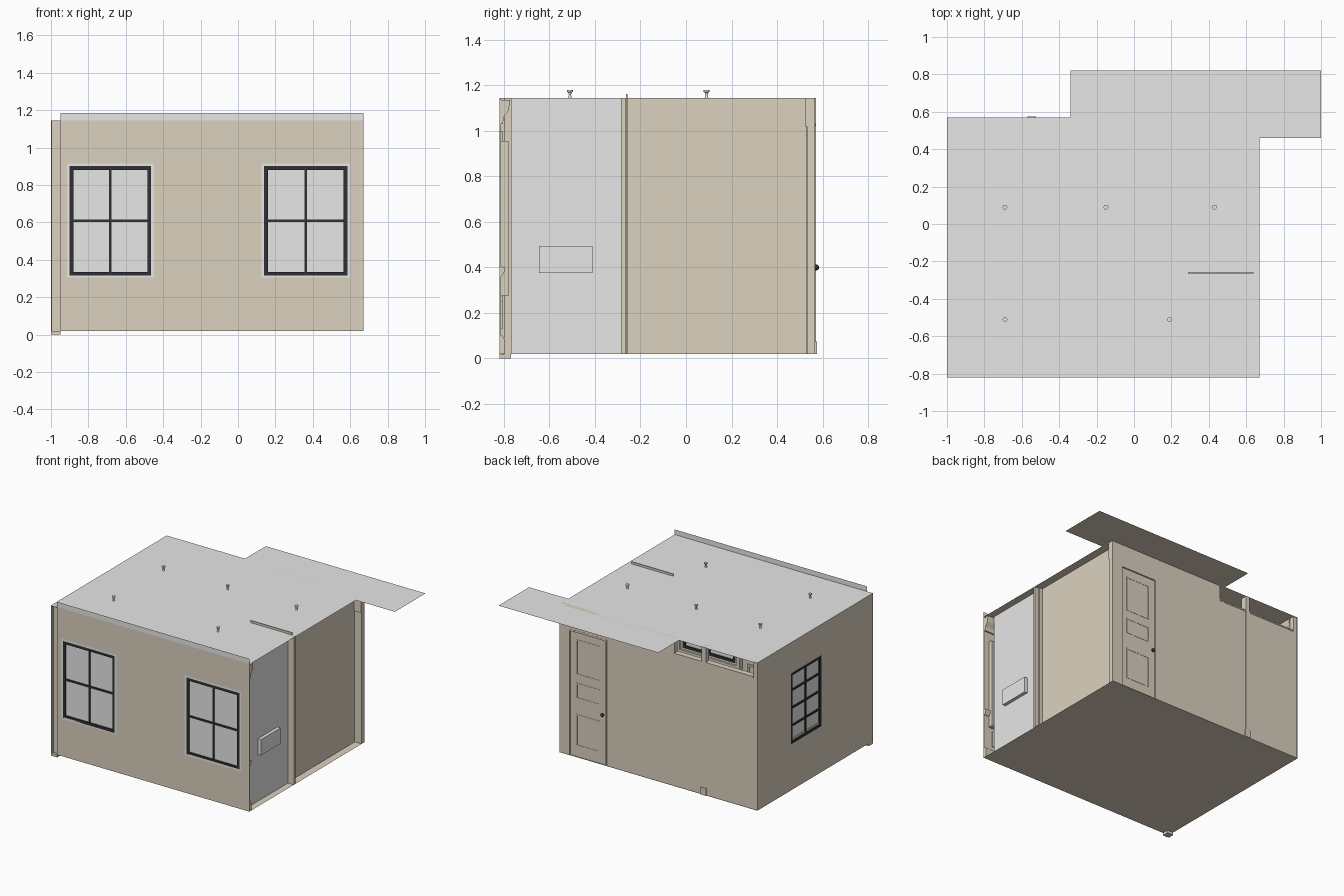
import bpy, bmesh, math
from mathutils import Vector

if "Cube" in bpy.data.objects:
    bpy.data.objects.remove(bpy.data.objects["Cube"])


def material(name, rgb):
    m = bpy.data.materials.new(name)
    m.diffuse_color = (*rgb, 1)
    m.use_nodes = True
    m.node_tree.nodes["Principled BSDF"].inputs["Base Color"].default_value = m.diffuse_color
    return m


BEIGE = material("beige_paint", (0.71, 0.64, 0.52))
GREY = material("pale_grey", (0.8, 0.8, 0.8))
BLACK = material("black_frame", (0.03, 0.03, 0.034))

FLOOR, TOP = 0.02, 1.145
LEFT, RIGHT, FRONT, BACK = -1.0, 0.67, -0.82, 0.57


def finish(name, bm, mat):
    me = bpy.data.meshes.new(name)
    bm.to_mesh(me)
    bm.free()
    me.materials.append(mat)
    ob = bpy.data.objects.new(name, me)
    bpy.context.collection.objects.link(ob)
    return ob


def boxes(name, mat, *spans):
    """One object made of boxes, each given as x0, x1, y0, y1, z0, z1."""
    bm = bmesh.new()
    for x0, x1, y0, y1, z0, z1 in spans:
        vs = bmesh.ops.create_cube(bm, size=1)["verts"]
        for v in vs:
            v.co = Vector(((x0 + x1) / 2 + v.co.x * (x1 - x0),
                           (y0 + y1) / 2 + v.co.y * (y1 - y0),
                           (z0 + z1) / 2 + v.co.z * (z1 - z0)))
    return finish(name, bm, mat)


def slab(name, mat, pts, z):
    bm = bmesh.new()
    bm.faces.new([bm.verts.new((x, y, z)) for x, y in pts])
    return finish(name, bm, mat)


def wall(name, mat, axis, pos, u0, u1, holes=(), thick=0.0, z0=FLOOR, z1=TOP):
    """Upright sheet with rectangular holes (u0, u1, z0, z1)."""
    us = sorted({u0, u1, *[h[0] for h in holes], *[h[1] for h in holes]})
    zs = sorted({z0, z1, *[h[2] for h in holes], *[h[3] for h in holes]})
    bm = bmesh.new()
    grid = {(u, z): bm.verts.new((u, pos, z) if axis == "y" else (pos, u, z))
            for u in us for z in zs}
    for a, b in zip(us, us[1:]):
        for c, d in zip(zs, zs[1:]):
            mu, mz = (a + b) / 2, (c + d) / 2
            if not any(h[0] < mu < h[1] and h[2] < mz < h[3] for h in holes):
                bm.faces.new([grid[a, c], grid[b, c], grid[b, d], grid[a, d]])
    for v in [v for v in bm.verts if not v.link_faces]:
        bm.verts.remove(v)
    ob = finish(name, bm, mat)
    if thick:
        mod = ob.modifiers.new("thickness", "SOLIDIFY")
        mod.thickness, mod.offset = thick, 0
    return ob


def span(axis, u0, u1, d0, d1, z0, z1):
    d0, d1 = min(d0, d1), max(d0, d1)
    return (u0, u1, d0, d1, z0, z1) if axis == "y" else (d0, d1, u0, u1, z0, z1)


def ring(axis, u0, u1, z0, z1, d0, d1, w):
    """Four bars of a rectangular frame, w wide, inside the given outline."""
    return [span(axis, u0, u0 + w, d0, d1, z0, z1),
            span(axis, u1 - w, u1, d0, d1, z0, z1),
            span(axis, u0 + w, u1 - w, d0, d1, z0, z0 + w),
            span(axis, u0 + w, u1 - w, d0, d1, z1 - w, z1)]


def window(name, axis, u0, u1, z0, z1, d, cols, rows):
    bars = ring(axis, u0, u1, z0, z1, d, d + 0.025, 0.02)
    for i in range(1, cols):
        u = u0 + (u1 - u0) * i / cols
        bars.append(span(axis, u - 0.006, u + 0.006, d + 0.003, d + 0.02, z0 + 0.02, z1 - 0.02))
    for i in range(1, rows):
        z = z0 + (z1 - z0) * i / rows
        bars.append(span(axis, u0 + 0.02, u1 - 0.02, d + 0.003, d + 0.02, z - 0.007, z + 0.007))
    boxes(name + "_frame", BLACK, *bars)
    boxes(name + "_glass", GREY, span(axis, u0 + 0.01, u1 - 0.01, d + 0.01, d + 0.014, z0 + 0.01, z1 - 0.01))


def moulding(name, profile, start, end, inward):
    """Extrude a (depth, height) profile along a wall."""
    bm = bmesh.new()
    n = Vector((*inward, 0))
    ends = [[bm.verts.new(Vector((*p, 0)) + n * d + Vector((0, 0, z))) for d, z in profile]
            for p in (start, end)]
    k = len(profile)
    for i in range(k):
        j = (i + 1) % k
        bm.faces.new([ends[0][i], ends[0][j], ends[1][j], ends[1][i]])
    for e in ends:
        bm.faces.new(e)
    bmesh.ops.recalc_face_normals(bm, faces=bm.faces)
    return finish(name, bm, BEIGE)


# Floor and two-layer ceiling
slab("floor", BEIGE, [(LEFT, FRONT), (RIGHT, FRONT), (RIGHT, BACK), (LEFT, BACK)], FLOOR)
outline = [(LEFT, FRONT), (RIGHT, FRONT), (RIGHT, 0.46), (1, 0.46), (1, 0.82),
           (-0.34, 0.82), (-0.34, BACK), (LEFT, BACK)]
slab("ceiling_underside", BEIGE, outline, TOP - 0.004)
slab("ceiling_top", GREY, outline, TOP)

# Front wall with two windows and the strip standing above the ceiling
front_windows = [(-0.90, -0.465), (0.14, 0.585)]
wall("front_wall", BEIGE, "y", FRONT + 0.003, -0.95, RIGHT,
     [(a - 0.015, b + 0.015, 0.305, 0.915) for a, b in front_windows], 0.006)
wall("front_parapet", GREY, "y", FRONT, -0.95, RIGHT, z0=TOP, z1=1.184)
for i, (a, b) in enumerate(front_windows):
    window(f"front_window_{i}", "y", a, b, 0.315, 0.90, FRONT, 2, 2)
    boxes(f"front_window_lining_{i}", GREY,
          *ring("y", a - 0.015, b + 0.015, 0.305, 0.915, FRONT, -0.795, 0.015))
    boxes(f"front_window_casing_{i}", BEIGE,
          *ring("y", a - 0.045, b + 0.045, 0.275, 0.955, -0.813, -0.78, 0.03))

# Corner post and its foot
boxes("corner_post", BEIGE, (LEFT, -0.95, -0.80, -0.77, FLOOR, TOP))
boxes("corner_foot", BEIGE, (LEFT, -0.95, FRONT, -0.77, 0, FLOOR))

# Left wall with its multi-pane window
wall("left_wall", BEIGE, "x", LEFT + 0.003, FRONT, BACK, [(-0.2, 0.165, 0.37, 0.91)], 0.006)
window("left_window", "x", -0.2, 0.165, 0.37, 0.91, LEFT, 2, 4)
boxes("left_window_casing", BEIGE, *ring("x", -0.26, 0.225, 0.31, 0.97, -0.994, -0.957, 0.06))

# Right side: recessed grey panel, recessed beige wall, post and partition
wall("right_grey_panel", GREY, "x", 0.62, -0.77, -0.28)
wall("right_wall", BEIGE, "x", 0.612, -0.265, 0.53)
boxes("right_wall_post", BEIGE, (0.60, RIGHT, -0.285, -0.266, FLOOR, TOP))
boxes("partition", BEIGE, (0.29, 0.64, -0.264, -0.257, FLOOR, 1.162))
boxes("wall_box", GREY, (0.615, 0.645, -0.645, -0.41, 0.375, 0.495))

# Back wall with doorway and transom openings
wall("back_wall", BEIGE, "y", 0.549, LEFT + 0.006, RIGHT,
     [(0.27, 0.595, FLOOR, 0.98), (-0.53, -0.30, 1.03, TOP), (-0.965, -0.565, 1.03, TOP)], 0.036)
boxes("back_wall_head_block", BEIGE, (0.612, RIGHT, 0.522, 0.533, 1.02, TOP))
boxes("transom_sill", BEIGE, (-0.965, -0.30, 0.525, 0.57, 1.022, 1.032))
boxes("back_wall_strip", BEIGE, (-0.563, -0.532, 0.525, 0.572, FLOOR, TOP),
      (-0.57, -0.525, 0.525, 0.576, FLOOR, 0.075))

# Panelled door
boxes("door", BEIGE, (0.28, 0.585, 0.538, 0.558, FLOOR, 0.97))
boxes("door_frame", BEIGE, (0.27, 0.283, 0.53, 0.568, FLOOR, 0.98),
      (0.582, 0.595, 0.53, 0.568, FLOOR, 0.98), (0.283, 0.582, 0.53, 0.568, 0.967, 0.98))
door_panels = []
for z0, z1 in ((0.10, 0.34), (0.46, 0.58), (0.64, 0.91)):
    door_panels += ring("y", 0.33, 0.535, z0, z1, 0.557, 0.560, 0.01)
boxes("door_panel_beads", BEIGE, *door_panels)
bm = bmesh.new()
bmesh.ops.create_uvsphere(bm, u_segments=16, v_segments=10, radius=0.013)
bmesh.ops.translate(bm, verts=bm.verts, vec=(0.305, 0.572, 0.40))
for f in bm.faces:
    f.smooth = True
finish("door_knob", bm, BLACK)

# Interior crown, chair rail and skirting along the walls
profiles = {
    "crown": [(0, 1.03), (0.01, 1.03), (0.012, 1.06), (0.035, 1.09), (0.04, 1.135), (0, 1.135)],
    "chair_rail": [(0, 0.36), (0.008, 0.365), (0.018, 0.385), (0.018, 0.40), (0, 0.405)],
    "skirting": [(0, 0.021), (0.018, 0.021), (0.018, 0.08), (0.008, 0.10), (0, 0.10)],
}
for part, prof in profiles.items():
    moulding("left_" + part, prof, (-0.994, -0.77), (-0.994, 0.53), (1, 0))
    moulding("right_" + part, prof, (0.611, -0.25), (0.611, 0.53), (-1, 0))
    if part == "chair_rail":
        for i, (a, b) in enumerate([(-0.95, -0.945), (-0.42, 0.095), (0.63, RIGHT)]):
            moulding(f"front_{part}_{i}", prof, (a, -0.814), (b, -0.814), (0, 1))
    else:
        moulding("front_" + part, prof, (-0.95, -0.814), (RIGHT, -0.814), (0, 1))

# Inside panel beads between and under the front windows
beads = []
for a, b, z0, z1 in ((-0.376, 0.05, 0.44, 1.0), (-0.376, 0.05, 0.13, 0.33),
                     (-0.92, -0.45, 0.13, 0.25), (0.13, 0.6, 0.13, 0.25)):
    beads += ring("y", a, b, z0, z1, -0.814, -0.806, 0.015)
boxes("front_panel_beads", BEIGE, *beads)

# Waisted light fixings standing on the ceiling
for i, (x, y) in enumerate([(-0.69, 0.09), (-0.15, 0.09), (0.43, 0.09), (-0.69, -0.51), (0.19, -0.51)]):
    bm = bmesh.new()
    rings = []
    for r, z in ((0.008, TOP), (0.005, 1.158), (0.007, 1.168), (0.013, 1.172), (0.013, 1.179)):
        rings.append([bm.verts.new((x + r * math.cos(k * math.pi / 6), y + r * math.sin(k * math.pi / 6), z))
                      for k in range(12)])
    for lo, hi in zip(rings, rings[1:]):
        for k in range(12):
            bm.faces.new([lo[k], lo[(k + 1) % 12], hi[(k + 1) % 12], hi[k]])
    bm.faces.new(rings[-1])
    finish(f"ceiling_fixing_{i}", bm, GREY)
